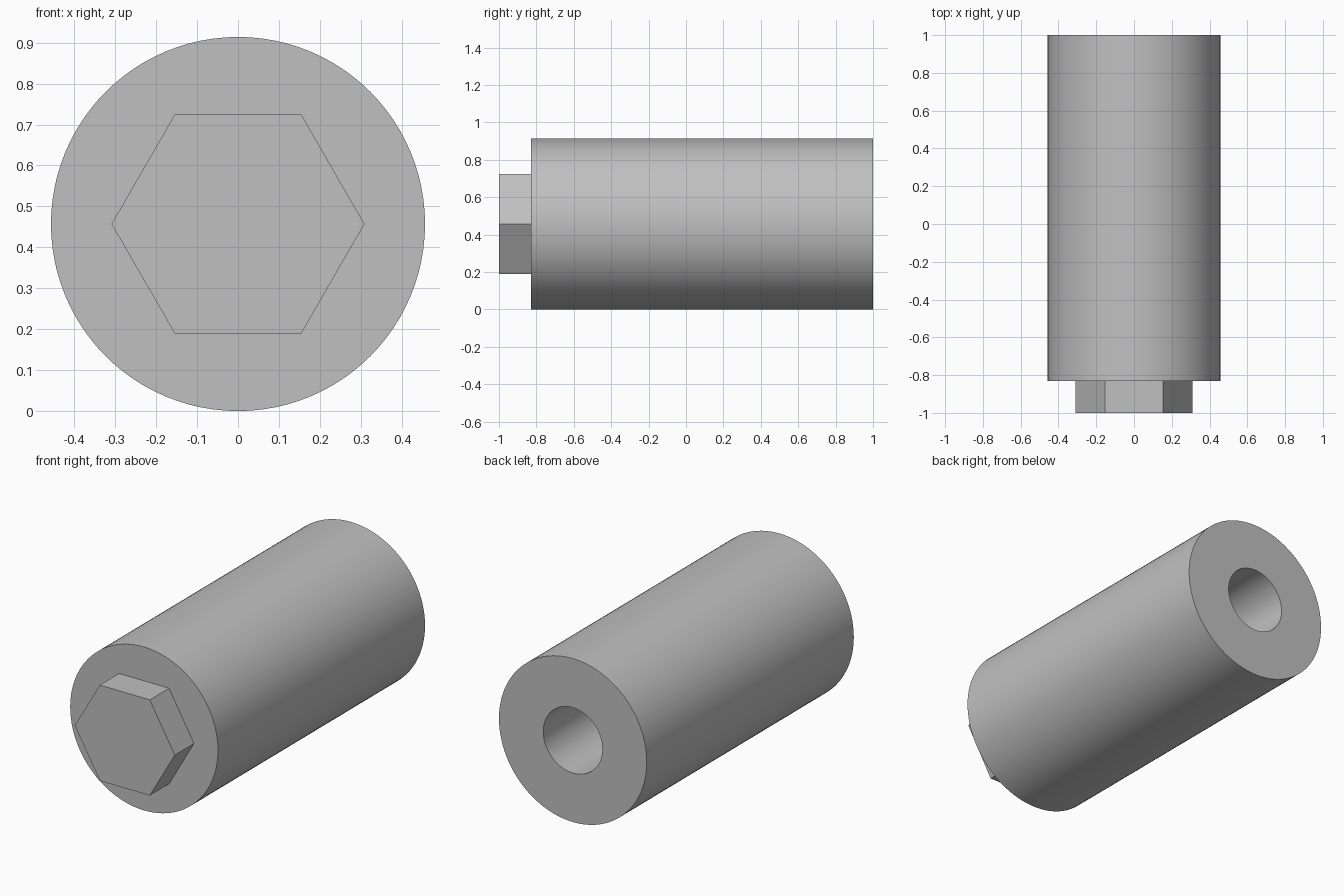
import bpy, bmesh, math
from mathutils import Matrix, Vector

old = bpy.data.objects.get("Cube")
if old:
    bpy.data.objects.remove(old, do_unlink=True)

RADIUS = 0.457
BORE = 0.183
FRONT, SHOULDER, BACK, BORE_END = -1.0, -0.83, 1.0, -0.4

grey = bpy.data.materials.new("plain_grey")
grey.use_nodes = True
colour = (0.53, 0.53, 0.53, 1)
grey.diffuse_color = colour
grey.node_tree.nodes["Principled BSDF"].inputs["Base Color"].default_value = colour


def add_object(name, bm):
    bmesh.ops.recalc_face_normals(bm, faces=bm.faces)
    mesh = bpy.data.meshes.new(name)
    bm.to_mesh(mesh)
    bm.free()
    mesh.materials.append(grey)
    obj = bpy.data.objects.new(name, mesh)
    obj.location.z = RADIUS
    bpy.context.collection.objects.link(obj)
    return obj


# Round sleeve with a blind bore in the back, turned around the y axis
bm = bmesh.new()
profile = [(0, SHOULDER), (RADIUS, SHOULDER), (RADIUS, BACK),
           (BORE, BACK), (BORE, BORE_END), (0, BORE_END)]
verts = [bm.verts.new((r, y, 0)) for r, y in profile]
edges = [bm.edges.new(pair) for pair in zip(verts, verts[1:])]
bmesh.ops.spin(bm, geom=verts + edges, cent=(0, 0, 0), axis=(0, 1, 0),
               angle=math.tau, steps=96)
bmesh.ops.remove_doubles(bm, verts=bm.verts, dist=0.0001)
sleeve = add_object("sleeve", bm)
bpy.context.view_layer.objects.active = sleeve
sleeve.select_set(True)
bpy.ops.object.shade_smooth_by_angle(angle=math.radians(30))

# Hexagonal drive head on the front, corners pointing left and right
bm = bmesh.new()
corners = [bm.verts.new((0.309 * math.cos(i * math.tau / 6), FRONT,
                         0.309 * math.sin(i * math.tau / 6))) for i in range(6)]
cap = bm.faces.new(corners)
result = bmesh.ops.extrude_face_region(bm, geom=[cap], use_keep_orig=True)
moved = [v for v in result["geom"] if isinstance(v, bmesh.types.BMVert)]
bmesh.ops.translate(bm, verts=moved, vec=(0, SHOULDER - FRONT, 0))
add_object("hex_head", bm)
